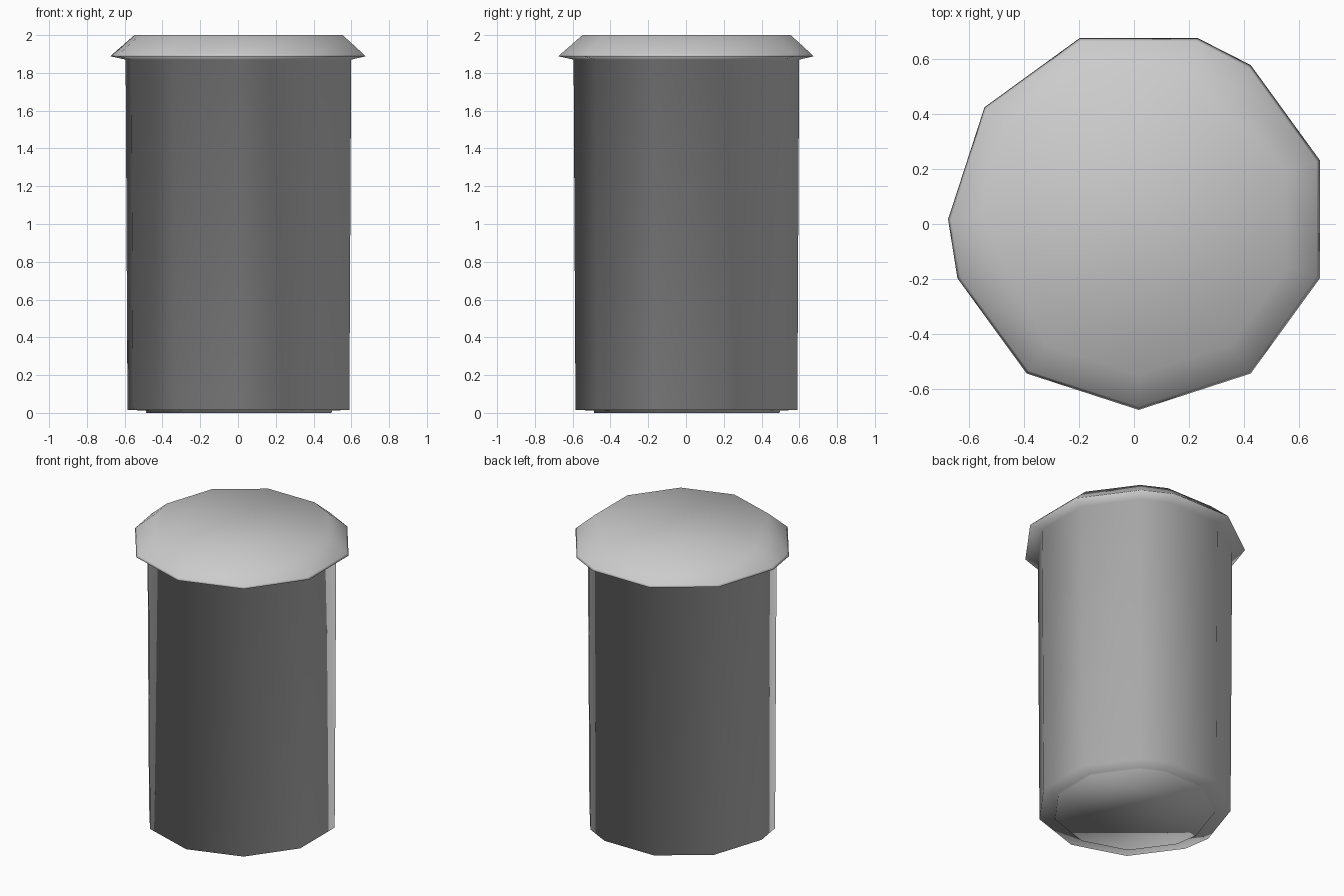
import bpy, bmesh, math

if "Cube" in bpy.data.objects:
    bpy.data.objects.remove(bpy.data.objects["Cube"])

# Irregular outline: a ten-sided ring with two corners shifted or added
ANGLES = [-162, -126, -90, -54, -18, 18, 54, 72, 108, 144, 180]
CENTRE = 0.017


def ring(bm, radius, z):
    return [bm.verts.new((CENTRE + radius * math.cos(math.radians(a)),
                          CENTRE + radius * math.sin(math.radians(a)), z))
            for a in ANGLES]


def lofted(name, profile):
    """Closed solid through (radius, z) rings, listed bottom to top."""
    bm = bmesh.new()
    rings = [ring(bm, r, z) for r, z in profile]
    n = len(ANGLES)
    for low, high in zip(rings, rings[1:]):
        for i in range(n):
            j = (i + 1) % n
            bm.faces.new((low[i], low[j], high[j], high[i]))
    bm.faces.new(list(reversed(rings[0])))
    bm.faces.new(rings[-1])
    bmesh.ops.recalc_face_normals(bm, faces=bm.faces)
    for f in bm.faces:
        f.smooth = True
    mesh = bpy.data.meshes.new(name)
    bm.to_mesh(mesh)
    bm.free()
    obj = bpy.data.objects.new(name, mesh)
    bpy.context.collection.objects.link(obj)
    return obj


# Stopper: foot disc, tapered body, flared rim and chamfered cap in one skin
lofted("capped_cylinder", [
    (0.503, 0.0), (0.505, 0.012),      # foot disc
    (0.602, 0.016), (0.612, 1.87),     # body
    (0.692, 1.888), (0.680, 1.90),     # rim lip
    (0.565, 2.0),                      # cap
])
